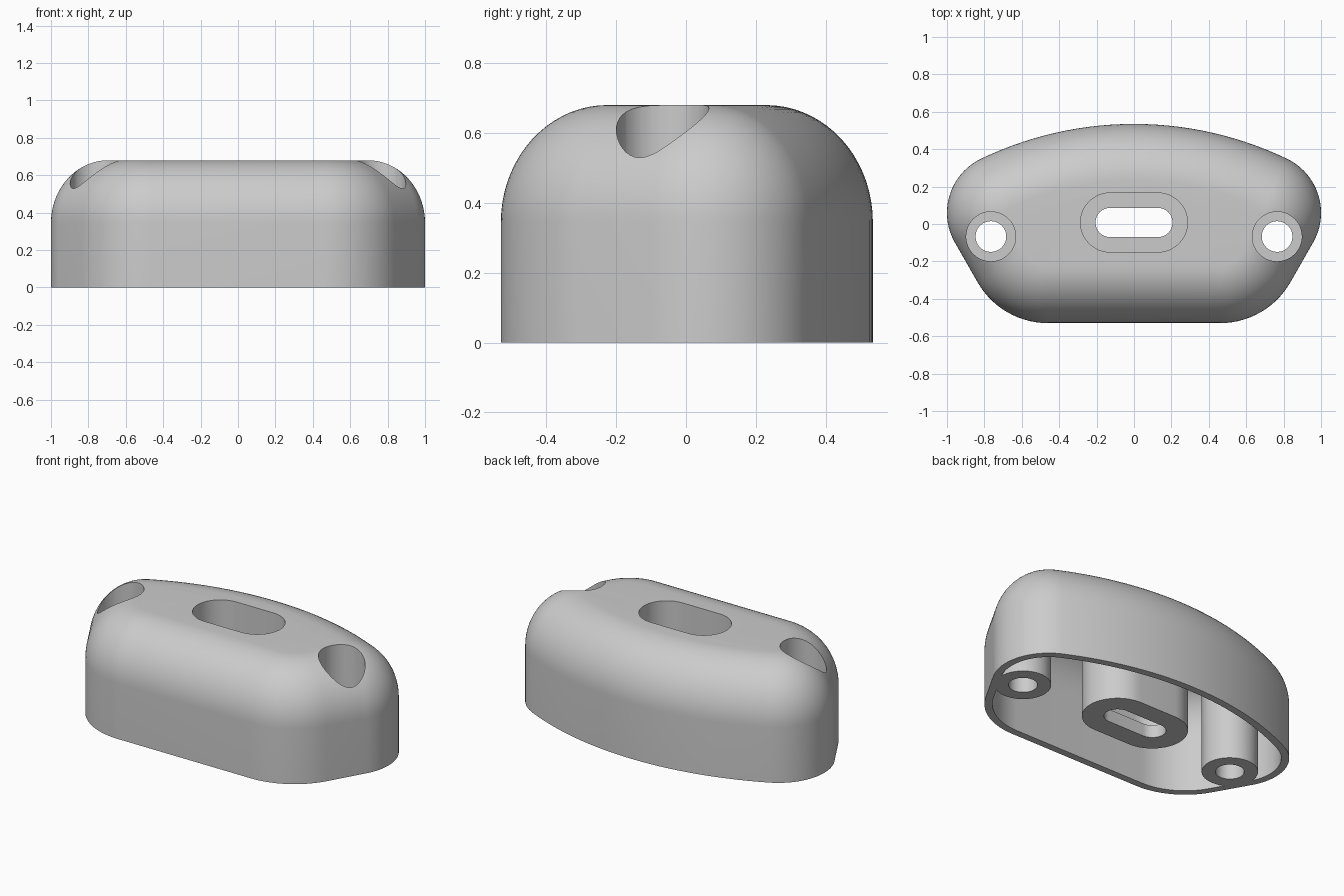
import bpy, bmesh, math

if "Cube" in bpy.data.objects:
    bpy.data.objects.remove(bpy.data.objects["Cube"])

HEIGHT, WALL = 0.68, 0.045
ROUND_IN, ROUND_UP = 0.305, 0.335   # size of the rounded top edge
SCREW_X, SCREW_Y, SLOT_Y = 0.765, -0.067, 0.008
SLOT_HALF = 0.128                   # half the straight length of the slot

# Tangent arcs of the plan: centre x, centre y, radius
FRONT, SIDE = (0.46, -0.097, 0.433), (0.68, 0.06, 0.32)
BACK_Y = -1.354
BACK_R = math.hypot(SIDE[0], SIDE[1] - BACK_Y) + SIDE[2]
BACK_ANGLE = math.degrees(math.atan2(SIDE[1] - BACK_Y, SIDE[0]))
DX, DY = SIDE[0] - FRONT[0], SIDE[1] - FRONT[1]
FLANK_ANGLE = math.degrees(math.atan2(DY, DX)
                           - math.acos((FRONT[2] - SIDE[2]) / math.hypot(DX, DY)))

grey = bpy.data.materials.new("plain grey")
grey.diffuse_color = (0.6, 0.6, 0.6, 1)
grey.use_nodes = True
grey.node_tree.nodes["Principled BSDF"].inputs["Base Color"].default_value = grey.diffuse_color


def arc(cx, cy, r, a0, a1, n):
    return [(cx + r * math.cos(math.radians(a0 + (a1 - a0) * i / n)),
             cy + r * math.sin(math.radians(a0 + (a1 - a0) * i / n)))
            for i in range(n + 1)]


def outline(d):
    """Plan of the body, moved inward by d; right half mirrored to the left."""
    half = arc(FRONT[0], FRONT[1], FRONT[2] - d, -90, FLANK_ANGLE, 14)
    half += arc(SIDE[0], SIDE[1], SIDE[2] - d, FLANK_ANGLE, BACK_ANGLE, 24)[:-1]
    half += arc(0, BACK_Y, BACK_R - d, BACK_ANGLE, 90, 14)[:-1]
    return half + [(0, BACK_Y + BACK_R - d)] + [(-x, y) for x, y in reversed(half)]


def volume(mesh):
    bm = bmesh.new()
    bm.from_mesh(mesh)
    result = bm.calc_volume(signed=True)
    bm.free()
    return result


def loft(name, rings):
    """Closed solid through a stack of rings."""
    bm = bmesh.new()
    loops = [[bm.verts.new(p) for p in ring] for ring in rings]
    n = len(loops[0])
    for a, b in zip(loops, loops[1:]):
        for i in range(n):
            j = (i + 1) % n
            bm.faces.new((a[i], a[j], b[j], b[i]))
    bm.faces.new(loops[0][::-1])
    bm.faces.new(loops[-1])
    bm.normal_update()
    mesh = bpy.data.meshes.new(name)
    bm.to_mesh(mesh)
    bm.free()
    mesh.materials.append(grey)
    ob = bpy.data.objects.new(name, mesh)
    bpy.context.scene.collection.objects.link(ob)
    return ob


def dome(name, inset, bottom):
    """Body shape with straight sides and a rounded top, shrunk by inset."""
    rise, run = ROUND_UP - inset, ROUND_IN - inset
    levels = [(inset, bottom)]
    for i in range(19):
        t = math.pi / 2 * i / 18
        levels.append((inset + run * (1 - math.cos(t)),
                       HEIGHT - ROUND_UP + rise * math.sin(t)))
    return loft(name, [[(x, y, z) for x, y in outline(d)] for d, z in levels])


def post(name, x, y, half, r, z0, z1):
    """Upright round post, or a long rounded one when half > 0."""
    if half:
        pts = arc(x + half, y, r, -90, 90, 24) + arc(x - half, y, r, 90, 270, 24)
    else:
        pts = arc(x, y, r, 0, 360, 48)[:-1]
    return loft(name, [[(px, py, z) for px, py in pts] for z in (z0, z1)])


def cut(target, tool):
    """Subtract tool from target, keeping the first solver result that is sound."""
    tool.hide_render = True
    before = volume(target.data)
    mod = target.modifiers.new("cut", 'BOOLEAN')
    mod.operation, mod.object = 'DIFFERENCE', tool
    result = None
    for solver in ('MANIFOLD', 'EXACT', 'FLOAT'):
        mod.solver = solver
        bpy.context.view_layer.update()
        graph = bpy.context.evaluated_depsgraph_get()
        mesh = bpy.data.meshes.new_from_object(target.evaluated_get(graph))
        if len(mesh.polygons) and 0.1 * before < volume(mesh) < 0.9999 * before:
            result = mesh
            break
    target.modifiers.remove(mod)
    if result:
        target.data = result
    bpy.data.objects.remove(tool)


housing = dome("housing", 0, 0)
cavity = dome("cavity_cutter", WALL, -0.1)

# Leave material in the cavity for the screw posts and slot post
for s in (-1, 1):
    cut(cavity, post("screw_post", s * SCREW_X, SCREW_Y, 0, 0.16, -0.2, 0.9))
cut(cavity, post("slot_post", 0, SLOT_Y, SLOT_HALF, 0.203, -0.2, 0.9))
cut(housing, cavity)

# Wide recesses from the top, narrow holes right through
for s in (-1, 1):
    cut(housing, post("screw_recess", s * SCREW_X, SCREW_Y, 0, 0.1325, 0.15, 1))
    cut(housing, post("screw_hole", s * SCREW_X, SCREW_Y, 0, 0.082, -0.2, 0.3))
cut(housing, post("slot_recess", 0, SLOT_Y, SLOT_HALF, 0.158, 0.08, 1))
cut(housing, post("slot_hole", 0, SLOT_Y, SLOT_HALF, 0.078, -0.2, 0.3))

bpy.context.view_layer.update()
bpy.ops.object.select_all(action='DESELECT')
housing.select_set(True)
bpy.context.view_layer.objects.active = housing
bpy.ops.object.shade_smooth_by_angle(angle=math.radians(30))
